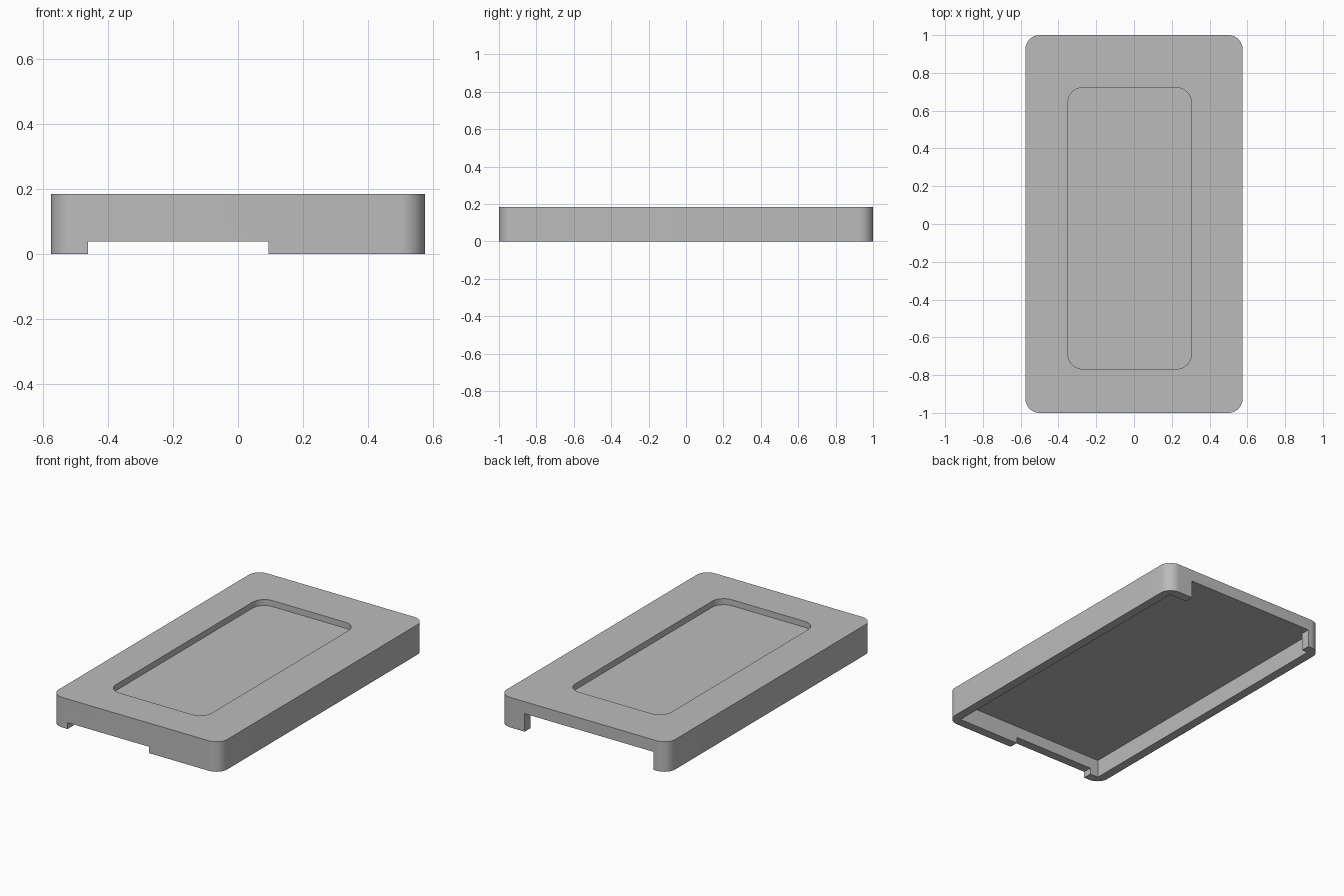
import bpy, bmesh
from math import pi, cos, sin, radians

old = bpy.data.objects.get("Cube")
if old:
    bpy.data.objects.remove(old, do_unlink=True)

HALF_X, HALF_Y, HEIGHT = 0.575, 1.0, 0.185
WALL, CEILING, RADIUS = 0.056, 0.111, 0.075

grey = bpy.data.materials.new("plain_grey")
grey.use_nodes = True
colour = (0.5, 0.5, 0.5, 1)
grey.diffuse_color = colour
grey.node_tree.nodes["Principled BSDF"].inputs["Base Color"].default_value = colour


def block(name, x, y, z, radius=0, steps=12):
    """Upright prism over the ranges x, y, z, with rounded vertical corners."""
    corners = [(x[1], y[1], 1, 1), (x[0], y[1], -1, 1),
               (x[0], y[0], -1, -1), (x[1], y[0], 1, -1)]
    bm = bmesh.new()
    outline = []
    for i, (cx, cy, sx, sy) in enumerate(corners):
        for k in range(steps + 1 if radius else 1):
            a = (i + k / steps) * pi / 2
            outline.append(bm.verts.new((cx - sx * radius + radius * cos(a),
                                         cy - sy * radius + radius * sin(a), z[0])))
    base = bm.faces.new(outline)
    top = bmesh.ops.extrude_face_region(bm, geom=[base])["geom"]
    bmesh.ops.translate(bm, vec=(0, 0, z[1] - z[0]),
                        verts=[v for v in top if isinstance(v, bmesh.types.BMVert)])
    bmesh.ops.recalc_face_normals(bm, faces=bm.faces)
    mesh = bpy.data.meshes.new(name)
    bm.to_mesh(mesh)
    bm.free()
    mesh.materials.append(grey)
    obj = bpy.data.objects.new(name, mesh)
    bpy.context.collection.objects.link(obj)
    return obj


def cut(target, cutter):
    """Subtract the cutter and remove it."""
    mod = target.modifiers.new("cut", 'BOOLEAN')
    mod.operation, mod.solver, mod.object = 'DIFFERENCE', 'EXACT', cutter
    bpy.context.view_layer.objects.active = target
    bpy.ops.object.modifier_apply(modifier=mod.name)
    bpy.data.objects.remove(cutter, do_unlink=True)


# Rounded cover
cover = block("cover_shell", (-HALF_X, HALF_X), (-HALF_Y, HALF_Y), (0, HEIGHT), RADIUS)

# Shallow recess in the top
cut(cover, block("top_recess", (-0.35, 0.304), (-0.768, 0.722),
                 (HEIGHT - 0.037, HEIGHT + 0.1), 0.08))

# Square-cornered cavity underneath
inner_x, inner_y = HALF_X - WALL, HALF_Y - WALL
cut(cover, block("cavity", (-inner_x, inner_x), (-inner_y, inner_y), (-0.1, CEILING)))

# Low slot in the front wall, tall opening in the back wall
cut(cover, block("front_slot", (-0.462, 0.094), (-1.1, -0.9), (-0.1, 0.039)))
cut(cover, block("back_opening", (-0.48, 0.4), (0.9, 1.1), (-0.1, CEILING)))

# Smooth corners, sharp edges
bpy.ops.object.select_all(action='DESELECT')
cover.select_set(True)
bpy.context.view_layer.objects.active = cover
bpy.ops.object.shade_smooth_by_angle(angle=radians(30))
